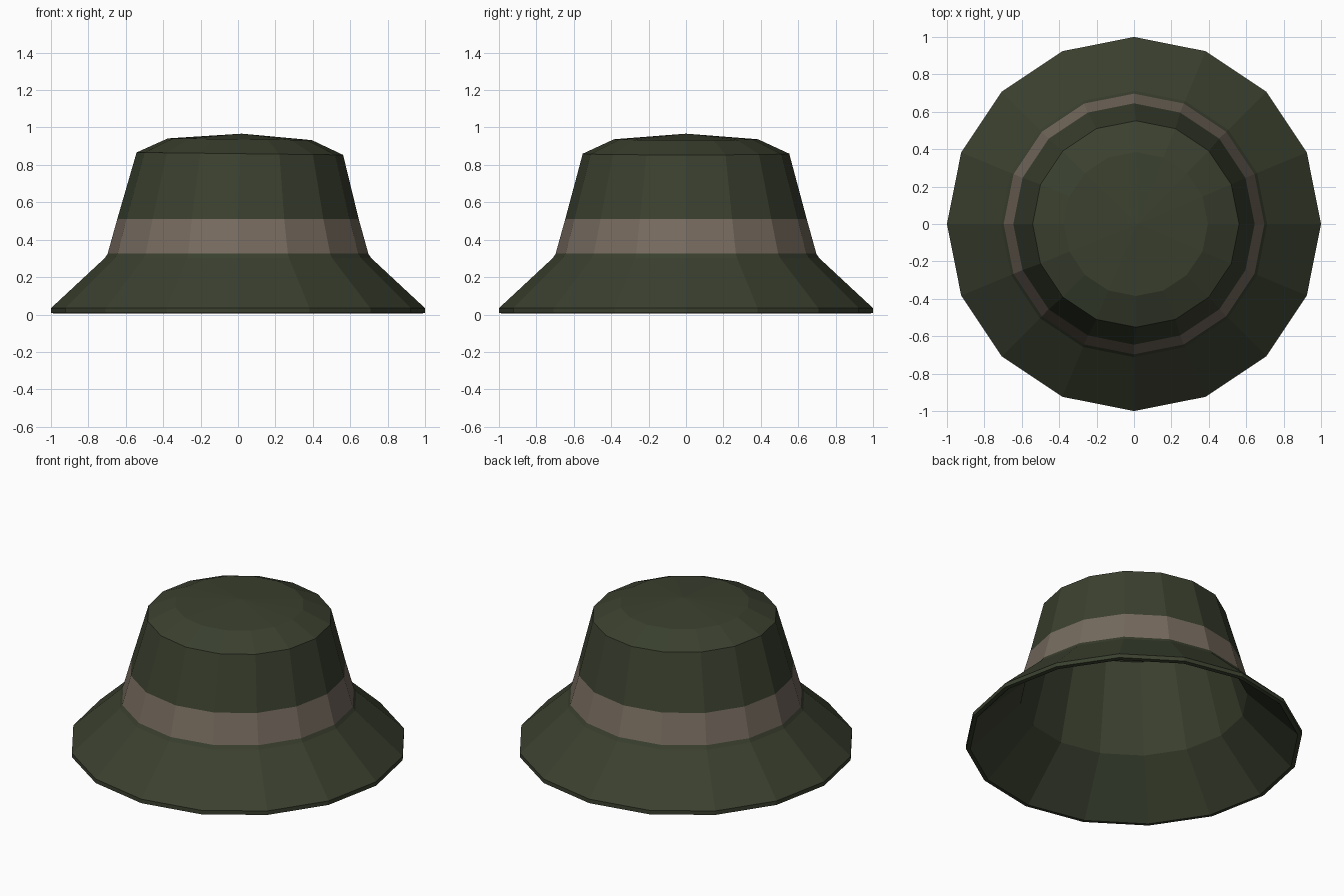
import bpy, bmesh, math

if "Cube" in bpy.data.objects:
    bpy.data.objects.remove(bpy.data.objects["Cube"])

SIDES = 16


def material(name, rgb):
    m = bpy.data.materials.new(name)
    m.diffuse_color = (*rgb, 1.0)
    m.use_nodes = True
    m.node_tree.nodes["Principled BSDF"].inputs["Base Color"].default_value = m.diffuse_color
    return m


green = material("dark olive green", (0.042, 0.051, 0.028))
taupe = material("taupe band", (0.180, 0.146, 0.112))

# (radius, height) from the inner crown centre, round the rim, to the outer top
BAND_LOW, BAND_HIGH = 0.325, 0.512
inner = [(0.37, 0.915), (0.525, 0.845), (0.675, 0.30), (0.975, 0.005)]
outer = [(1.0, 0.008), (1.0, 0.034), (0.712, 0.302), (0.697, BAND_LOW),
         (0.645, BAND_HIGH), (0.552, 0.86), (0.385, 0.937)]


def ring(bm, r, z):
    # the crown top leans very slightly to one side
    lean = 1.0 if z > 0.8 else 0.0
    verts = []
    for i in range(SIDES):
        a = 2 * math.pi * i / SIDES
        x, y = r * math.cos(a), r * math.sin(a)
        verts.append(bm.verts.new((x + 0.01 * lean, y, z - 0.012 * x * lean)))
    return verts


bm = bmesh.new()
rings = [ring(bm, r, z) for r, z in inner + outer]
for a, b in zip(rings, rings[1:]):
    for i in range(SIDES):
        j = (i + 1) % SIDES
        bm.faces.new((a[i], a[j], b[j], b[i]))

# inner and outer crown caps, each rising to a low centre point
for loop, z in ((rings[0], 0.94), (rings[-1], 0.967)):
    tip = bm.verts.new((0.02, 0, z))
    for i in range(SIDES):
        bm.faces.new((loop[i], loop[(i + 1) % SIDES], tip))
bmesh.ops.recalc_face_normals(bm, faces=bm.faces)

# ribbon: outward faces between the two band heights
for f in bm.faces:
    zs = [v.co.z for v in f.verts]
    if min(zs) > BAND_LOW - 0.002 and max(zs) < BAND_HIGH + 0.002:
        f.material_index = 1

mesh = bpy.data.meshes.new("bucket_hat")
bm.to_mesh(mesh)
bm.free()
mesh.materials.append(green)
mesh.materials.append(taupe)
hat = bpy.data.objects.new("bucket_hat", mesh)
bpy.context.collection.objects.link(hat)
